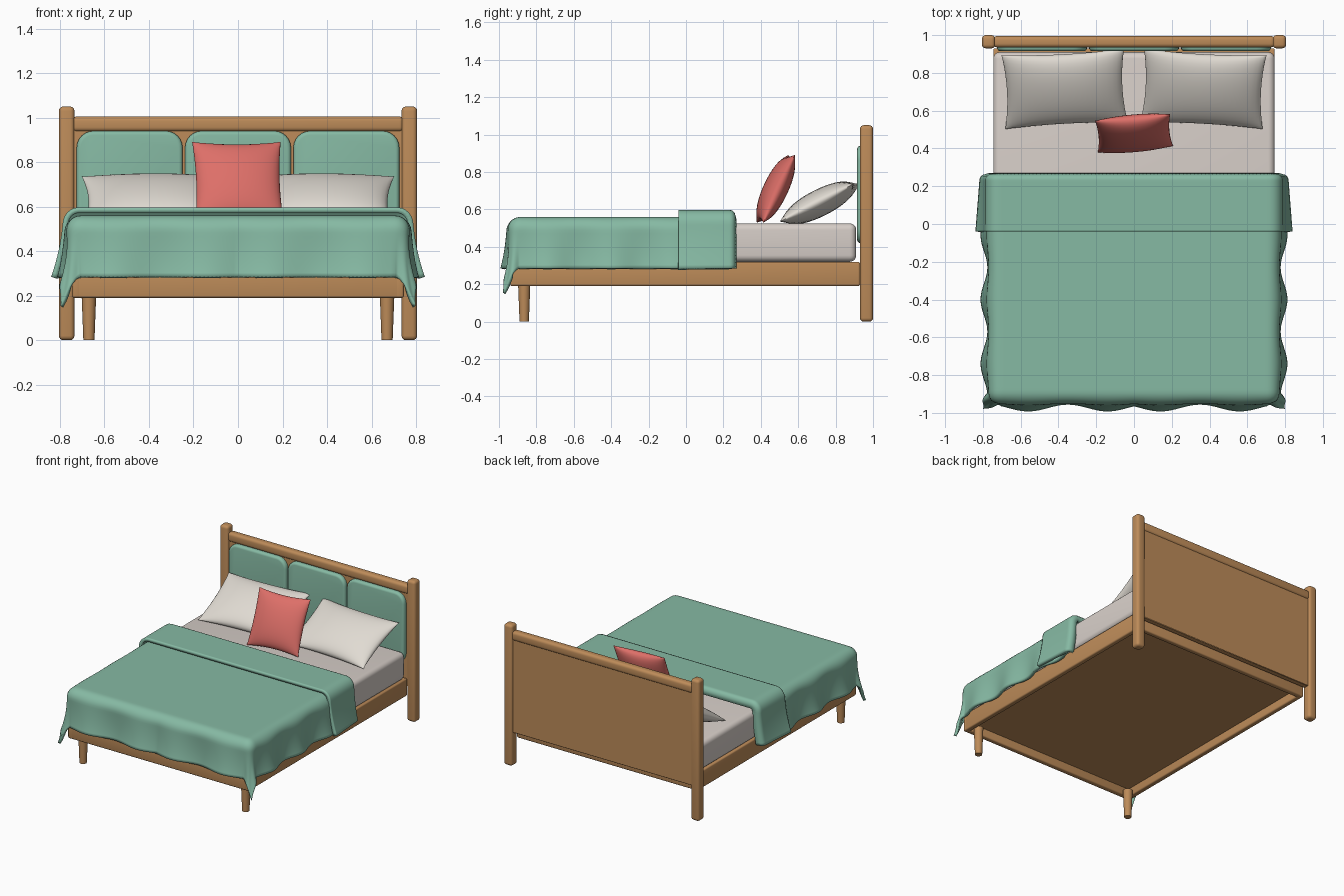
import bpy, bmesh, math
from mathutils import Matrix, Vector

start = bpy.data.objects.get("Cube")
if start:
    bpy.data.objects.remove(start, do_unlink=True)


def material(name, rgb):
    m = bpy.data.materials.new(name)
    m.use_nodes = True
    m.diffuse_color = (*rgb, 1)
    m.node_tree.nodes["Principled BSDF"].inputs["Base Color"].default_value = (*rgb, 1)
    return m


WOOD = material("oak wood", (0.51, 0.26, 0.10))
GREEN = material("sage fabric", (0.24, 0.49, 0.37))
RED = material("coral fabric", (0.73, 0.16, 0.14))
LINEN = material("pillow linen", (0.75, 0.71, 0.65))
SHEET = material("mattress cloth", (0.68, 0.62, 0.58))


def finish(name, bm, mat, angle=40):
    bmesh.ops.recalc_face_normals(bm, faces=bm.faces[:])
    mesh = bpy.data.meshes.new(name)
    bm.to_mesh(mesh)
    bm.free()
    mesh.materials.append(mat)
    mesh.polygons.foreach_set("use_smooth", [True] * len(mesh.polygons))
    mesh.set_sharp_from_angle(angle=math.radians(angle))
    obj = bpy.data.objects.new(name, mesh)
    bpy.context.collection.objects.link(obj)
    return obj


def box(name, xs, ys, zs, mat, bevel=0.01, segments=3, corner=0):
    """Rounded box; corner also rounds the outline seen from the front."""
    bm = bmesh.new()
    bmesh.ops.create_cube(bm, size=1)
    for v in bm.verts:
        v.co = [lo + (c + 0.5) * (hi - lo) for c, (lo, hi) in zip(v.co, (xs, ys, zs))]
    edges = bm.edges[:]
    if corner:
        along_y = [e for e in edges if abs(e.verts[0].co.y - e.verts[1].co.y) > 1e-5]
        bmesh.ops.bevel(bm, geom=along_y, offset=corner, segments=6, affect='EDGES', profile=0.5)
        edges = [e for e in bm.edges if all(abs(v.co.y - ys[0]) < 1e-5 for v in e.verts)]
    bmesh.ops.bevel(bm, geom=edges, offset=bevel, segments=segments, affect='EDGES', profile=0.5)
    return finish(name, bm, mat)


def leg(name, x, y):
    bm = bmesh.new()
    bmesh.ops.create_cone(bm, cap_ends=True, segments=20, radius1=0.025, radius2=0.033,
                          depth=0.21, matrix=Matrix.Translation((x, y, 0.105)))
    return finish(name, bm, WOOD)


def pillow(name, centre, half, mat, tilt, turn, n=20):
    """Two puffed sheets joined along a pinched seam with pulled-out corners."""
    w, h, t = half
    place = (Matrix.Translation(centre) @ Matrix.Rotation(math.radians(turn), 4, 'Z')
             @ Matrix.Rotation(math.radians(tilt), 4, 'X'))
    bm = bmesh.new()
    for side in (1, -1):
        rows = []
        for i in range(n + 1):
            u = math.sin((i / n - 0.5) * math.pi)
            row = []
            for j in range(n + 1):
                v = math.sin((j / n - 0.5) * math.pi)
                puff = max((1 - u * u) * (1 - v * v), 0) ** 0.5
                co = Vector((w * u * (1 - 0.06 * u * u * (1 - v * v)),
                             h * v * (1 - 0.08 * v * v * (1 - u * u)), side * t * puff))
                row.append(bm.verts.new(place @ co))
            rows.append(row)
        for i in range(n):
            for j in range(n):
                bm.faces.new((rows[i][j], rows[i + 1][j], rows[i + 1][j + 1], rows[i][j + 1]))
    bmesh.ops.remove_doubles(bm, verts=bm.verts[:], dist=0.0005)
    return finish(name, bm, mat, 60)


def drape(name, top, hx, front, back, hang, flare, power, wave=0, foot=None, curl=0,
          thick=0.02, nu=110, nv=80):
    """Flat sheet laid over the mattress; overhang rolls over and falls."""
    R = 0.07
    bm = bmesh.new()
    rows = []
    for i in range(nu + 1):
        u = (2 * i / nu - 1) * (hx + hang)
        row = []
        for j in range(nv + 1):
            v = front + (back - front) * j / nv
            ex = max(abs(u) - hx, 0)
            ey = max(foot - v, 0) if foot is not None else 0
            r = math.hypot(ex, ey)
            nx, ny = (math.copysign(ex / r, u), -ey / r) if r > 0 else (0, 0)
            a = min(r / R, math.pi / 2)
            out = R * math.sin(a)
            drop = R * (1 - math.cos(a)) + max(r - R * math.pi / 2, 0)
            # hem flares outward and ripples, calm at the corners
            k = (v - front) / (back - front)
            out += (flare[0] + (flare[1] - flare[0]) * k) * (drop / 0.4) ** power
            ripple = (nx * nx * math.cos(math.tau * (v + 0.06) / 0.34)
                      + ny * ny * math.cos(math.tau * (abs(u) - 0.14) / 0.42))
            out += wave * ripple * abs(nx * nx - ny * ny) * drop / 0.275
            # turned-over edge rolls down toward the mattress
            sink = 0
            if curl and v > back - curl:
                q = (v - back + curl) / curl
                sink = 0.05 * (1 - math.sqrt(max(1 - q * q, 0)))
            s = out - sink * math.sin(a)
            x = max(-hx, min(hx, u)) + nx * s
            y = (max(v, foot) if foot is not None else v) + ny * s
            row.append(bm.verts.new((x, y, top - drop - sink * math.cos(a))))
        rows.append(row)
    for i in range(nu):
        for j in range(nv):
            bm.faces.new((rows[i][j], rows[i + 1][j], rows[i + 1][j + 1], rows[i][j + 1]))
    obj = finish(name, bm, GREEN, 60)
    if obj.data.polygons[len(obj.data.polygons) // 2].normal.z < 0:
        obj.data.flip_normals()
    solid = obj.modifiers.new("thickness", 'SOLIDIFY')
    solid.thickness = thick
    solid.offset = -1
    return obj


# headboard
for side, s in (("left", 1), ("right", -1)):
    box(side + "_post", sorted((s * 0.735, s * 0.805)), (0.93, 1.0), (0, 1.05), WOOD, 0.02, 4)
    leg(side + "_front_leg", s * 0.67, -0.865)
box("headboard_top_rail", (-0.745, 0.745), (0.935, 0.995), (0.937, 1.005), WOOD, 0.02, 4)
box("headboard_panel", (-0.745, 0.745), (0.945, 0.985), (0.25, 0.95), WOOD, 0.003, 1)
for name, x in (("right", -0.487), ("middle", 0), ("left", 0.487)):
    box(name + "_headboard_cushion", (x - 0.238, x + 0.238), (0.915, 0.95), (0.42, 0.94),
        GREEN, 0.018, 4, corner=0.075)

# bed frame with a recessed base
for side, s in (("left", 1), ("right", -1)):
    box(side + "_side_rail", sorted((s * 0.705, s * 0.745)), (-0.94, 0.93), (0.19, 0.32), WOOD, 0.01)
box("foot_rail", (-0.745, 0.745), (-0.94, -0.9), (0.19, 0.32), WOOD, 0.01)
box("head_rail", (-0.745, 0.745), (0.89, 0.93), (0.19, 0.32), WOOD, 0.01)
box("base_board", (-0.72, 0.72), (-0.92, 0.91), (0.25, 0.315), WOOD, 0.002, 1)

# bedding
box("mattress", (-0.745, 0.745), (-0.9, 0.91), (0.32, 0.525), SHEET, 0.035, 5)
drape("blanket", 0.56, 0.705, -1.2, 0.235, 0.315, (0.06, 0.06), 3, wave=0.018, foot=-0.885)
drape("blanket_fold", 0.597, 0.715, -0.04, 0.27, 0.352, (0.09, 0.05), 2, curl=0.035,
      thick=0.025, nv=32)

# pillows
for side, s in (("left", 1), ("right", -1)):
    pillow(side + "_pillow", (s * 0.367, 0.715, 0.635), (0.325, 0.22, 0.072), LINEN, 27, -3 * s)
pillow("accent_pillow", (0, 0.48, 0.71), (0.2, 0.2, 0.065), RED, 65, 5)
